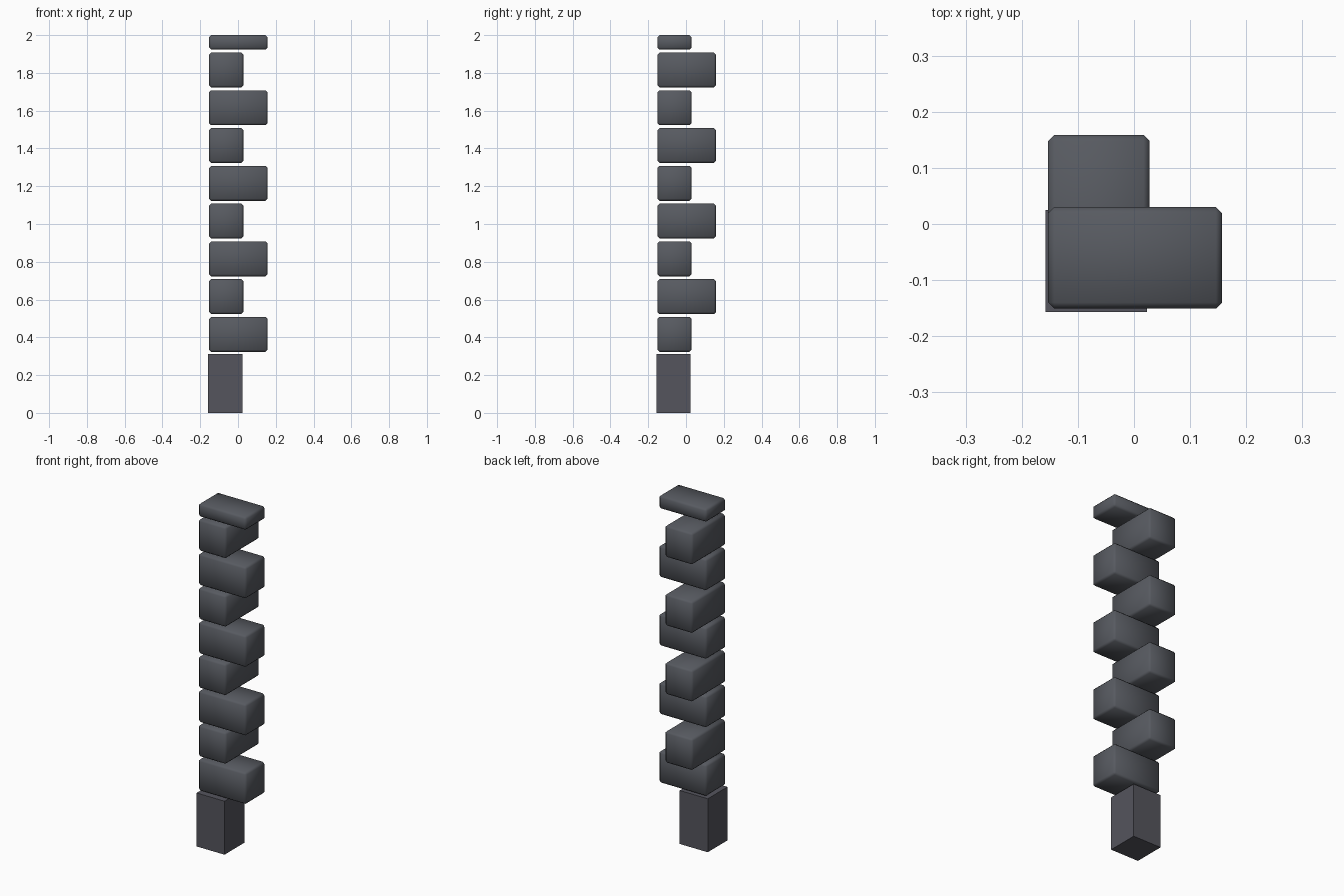
import bpy
import bmesh
from mathutils import Vector

if "Cube" in bpy.data.objects:
    bpy.data.objects.remove(bpy.data.objects["Cube"])


def material(name, rgb):
    m = bpy.data.materials.new(name)
    m.diffuse_color = (*rgb, 1.0)
    m.use_nodes = True
    m.node_tree.nodes["Principled BSDF"].inputs["Base Color"].default_value = m.diffuse_color
    return m


def block(name, lo, hi, mat, bevel=0.0):
    """Axis-aligned box from corner lo to corner hi, optionally chamfered."""
    lo, hi = Vector(lo), Vector(hi)
    bm = bmesh.new()
    bmesh.ops.create_cube(bm, size=1.0)
    bmesh.ops.scale(bm, vec=hi - lo, verts=bm.verts)
    bmesh.ops.translate(bm, vec=(lo + hi) / 2, verts=bm.verts)
    if bevel:
        bmesh.ops.bevel(bm, geom=bm.edges[:], offset=bevel, segments=1,
                        profile=0.5, affect='EDGES')
        for f in bm.faces:
            f.smooth = True
    mesh = bpy.data.meshes.new(name)
    bm.to_mesh(mesh)
    bm.free()
    mesh.materials.append(mat)
    obj = bpy.data.objects.new(name, mesh)
    bpy.context.collection.objects.link(obj)
    return obj


stone = material("stone_grey", (0.095, 0.102, 0.118))
plinth = material("plinth_grey", (0.09, 0.09, 0.11))

# Sharp-edged foot
block("base_block", (-0.158, -0.157, 0.0), (0.023, 0.025, 0.312), plinth)

# Corner stones, alternating along x and y, the top one cut short
X0, Y0 = -0.153, -0.151
LONG, SHORT = 0.31, 0.181
for k in range(9):
    along_x = k % 2 == 0
    w, d = (LONG, SHORT) if along_x else (SHORT, LONG)
    z0 = 0.323 + 0.2 * k
    z1 = min(z0 + 0.185, 2.0)
    block(f"corner_stone_{k + 1}", (X0, Y0, z0), (X0 + w, Y0 + d, z1),
          stone, bevel=0.011)
